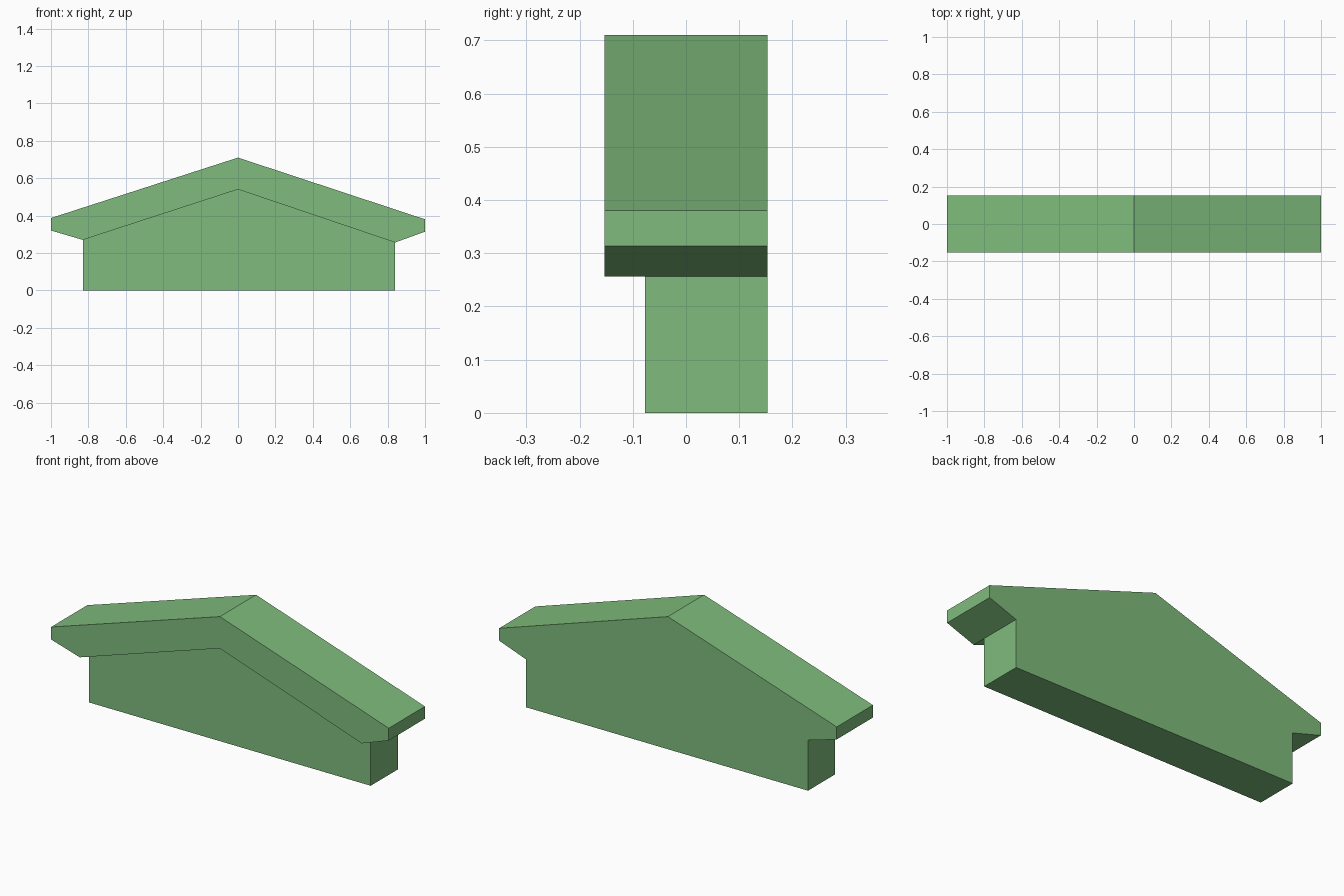
import bpy
import bmesh

cube = bpy.data.objects.get("Cube")
if cube:
    bpy.data.objects.remove(cube, do_unlink=True)

green = bpy.data.materials.new("leaf green")
green.use_nodes = True
color = (0.21, 0.50, 0.20, 1)
green.diffuse_color = color
green.node_tree.nodes["Principled BSDF"].inputs["Base Color"].default_value = color


def prism(name, profile, front, back):
    """Extrude an x-z profile from front to back along y."""
    bm = bmesh.new()
    face = bm.faces.new([bm.verts.new((x, front, z)) for x, z in profile])
    extruded = bmesh.ops.extrude_face_region(bm, geom=[face])["geom"]
    verts = [v for v in extruded if isinstance(v, bmesh.types.BMVert)]
    bmesh.ops.translate(bm, verts=verts, vec=(0, back - front, 0))
    bmesh.ops.recalc_face_normals(bm, faces=bm.faces)
    mesh = bpy.data.meshes.new(name)
    bm.to_mesh(mesh)
    bm.free()
    mesh.materials.append(green)
    obj = bpy.data.objects.new(name, mesh)
    bpy.context.collection.objects.link(obj)
    return obj


# Shared line where the roof rests on the gable wall
seam = [(0.84, 0.256), (0, 0.54), (-0.83, 0.27)]

# Overhanging roof with slightly uneven eaves
prism("gable_roof", [(-1, 0.32), (-1, 0.387), (0, 0.71), (1, 0.38), (1, 0.314)] + seam,
      -0.153, 0.153)

# Wall, set back at the front and flush with the roof at the back
prism("gable_wall", [(-0.83, 0), (0.84, 0)] + seam, -0.077, 0.153)
